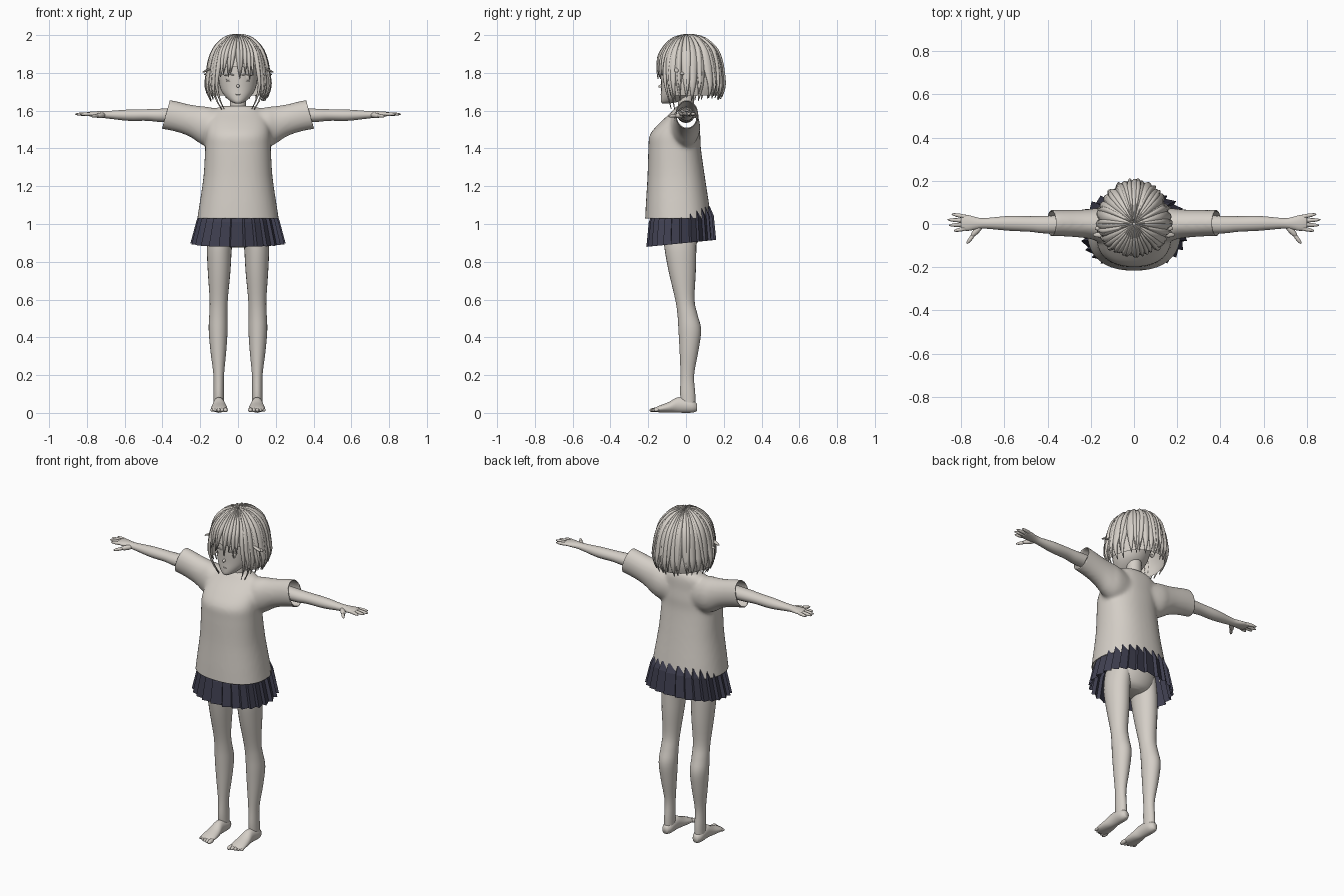
import bpy, bmesh, math, random
from mathutils import Vector, Matrix

random.seed(4)
cube = bpy.data.objects.get("Cube")
if cube:
    bpy.data.objects.remove(cube, do_unlink=True)


def material(name, rgb):
    mat = bpy.data.materials.new(name)
    mat.use_nodes = True
    colour = (*rgb, 1)
    mat.diffuse_color = colour
    mat.node_tree.nodes["Principled BSDF"].inputs["Base Color"].default_value = colour
    return mat


GREY = material("warm light grey", (0.66, 0.62, 0.57))
NAVY = material("dark navy", (0.05, 0.05, 0.08))


def finish(name, bm, mat=GREY, smooth=True):
    bmesh.ops.recalc_face_normals(bm, faces=bm.faces)
    mesh = bpy.data.meshes.new(name)
    for face in bm.faces:
        face.smooth = smooth
    bm.to_mesh(mesh)
    bm.free()
    mesh.materials.append(mat)
    obj = bpy.data.objects.new(name, mesh)
    bpy.context.scene.collection.objects.link(obj)
    return obj


def skin(bm, rings, caps=True, closed=True):
    """Bridge equal rings of points into a surface."""
    vs = [[bm.verts.new(p) for p in ring] for ring in rings]
    n = len(vs[0])
    for a, b in zip(vs, vs[1:]):
        for i in range(n if closed else n - 1):
            j = (i + 1) % n
            bm.faces.new((a[i], a[j], b[j], b[i]))
    if caps:
        bm.faces.new(vs[0])
        bm.faces.new(vs[-1])


def spline(rows, k=4):
    """Catmull-Rom resampling of profile rows."""
    out = []
    for i in range(len(rows) - 1):
        p0, p1, p2, p3 = (rows[max(0, min(len(rows) - 1, i + d))] for d in (-1, 0, 1, 2))
        for s in range(k):
            t = s / k
            out.append([b + t * (c - a) / 2 + t * t * (a - 2.5 * b + 2 * c - d / 2)
                        + t ** 3 * (1.5 * (b - c) + (d - a) / 2)
                        for a, b, c, d in zip(p0, p1, p2, p3)])
    return out + [list(rows[-1])]


def super_cos(angle, power):
    c = math.cos(angle)
    return math.copysign(abs(c) ** (2 / power), c)


def loft(bm, rows, axis="z", side=1, power=2, n=24):
    """Rows: position, two centres, two half sizes across the axis."""
    rings = []
    for t, ca, cb, ha, hb in spline(rows):
        ring = []
        for i in range(n):
            ang = math.tau * i / n
            a = ca + ha * super_cos(ang, power)
            b = cb + hb * super_cos(ang - math.pi / 2, power)
            x, y, z = {"z": (a, b, t), "x": (t, a, b), "y": (a, t, b)}[axis]
            ring.append((x * side, y, z))
        rings.append(ring)
    skin(bm, rings)


def blob(bm, start, end, r, flat=1.0, side=1):
    """Ellipsoid stretched between two points."""
    p, q = (Vector((v[0] * side, v[1], v[2])) for v in (start, end))
    turn = (q - p).to_track_quat("X", "Z").to_matrix().to_4x4()
    size = Matrix.Diagonal(((q - p).length / 2, r, r * flat, 1))
    bmesh.ops.create_uvsphere(bm, u_segments=14, v_segments=10, radius=1,
                              matrix=Matrix.Translation((p + q) / 2) @ turn @ size)


# Shirt: body and sleeves fused, then trimmed at hem and cuffs
bm = bmesh.new()
loft(bm, [(0.99, 0, -.04, .222, .178), (1.1, 0, -.045, .205, .168), (1.25, 0, -.052, .183, .152),
          (1.4, 0, -.06, .174, .139), (1.47, 0, -.058, .172, .134), (1.53, 0, -.038, .165, .107),
          (1.59, 0, -.008, .14, .072), (1.625, 0, 0, .09, .05)], power=2.3, n=40)
for s in (1, -1):
    loft(bm, [(.05, -.01, 1.5, .07, .1), (.15, -.005, 1.512, .08, .107), (.2, 0, 1.525, .07, .1),
              (.26, .002, 1.549, .064, .085), (.34, .004, 1.572, .061, .081),
              (.44, .005, 1.589, .06, .08)], "x", s)
raw = finish("shirt_form", bm)
remesh = raw.modifiers.new("fuse", "REMESH")
remesh.mode, remesh.voxel_size = "VOXEL", 0.01
soften = raw.modifiers.new("soften", "SMOOTH")
soften.factor, soften.iterations = 0.5, 8
bpy.context.view_layer.update()
fused = raw.evaluated_get(bpy.context.evaluated_depsgraph_get())
bm = bmesh.new()
bm.from_mesh(fused.to_mesh())
fused.to_mesh_clear()
bpy.data.objects.remove(raw, do_unlink=True)
for co, no in (((0, 0, 1.03), (0, 0, -1)), ((.38, 0, 1.585), (.145, 0, .04)),
               ((-.38, 0, 1.585), (-.145, 0, .04))):
    bmesh.ops.bisect_plane(bm, geom=bm.verts[:] + bm.edges[:] + bm.faces[:],
                           plane_co=co, plane_no=no, clear_outer=True)
shirt = finish("shirt", bm)
cloth = shirt.modifiers.new("cloth", "SOLIDIFY")
cloth.thickness, cloth.offset = 0.005, -1

# Pleated skirt
bm = bmesh.new()
rings = []
for z, hx, hy in ((1.08, .195, .152), (1.03, .217, .173), (.9, .252, .186)):
    ring = []
    for i in range(26):
        for frac, scale in ((0, 1), (.85, .92)):
            ang = math.tau * (i + frac) / 26
            y = -.025 + hy * scale * super_cos(ang - math.pi / 2, 2.3)
            ring.append((hx * scale * super_cos(ang, 2.3), y, z + .1 * y))
    rings.append(ring)
skin(bm, rings, caps=False)
finish("pleated_skirt", bm, NAVY, smooth=False)

# Hips
bm = bmesh.new()
loft(bm, [(.875, 0, -.03, .05, .06), (.9, 0, -.025, .12, .085), (.97, 0, -.02, .15, .1),
          (1.1, 0, -.02, .13, .09)])
finish("hips", bm)

# Legs, feet, arms and hands
for s, label in ((1, "left"), (-1, "right")):
    bm = bmesh.new()
    loft(bm, [(.98, .085, -.03, .066, .088), (.88, .098, -.03, .066, .085), (.75, .1, -.02, .06, .072),
              (.6, .102, -.006, .048, .051), (.52, .104, .008, .048, .053), (.44, .105, .02, .05, .06),
              (.33, .104, .016, .042, .05), (.2, .102, .007, .028, .036), (.1, .102, .009, .027, .04),
              (.02, .102, .014, .027, .036)], side=s)
    finish(label + "_leg", bm)

    bm = bmesh.new()
    loft(bm, [(.058, .102, .03, .016, .02), (.03, .102, .035, .03, .034), (-.04, .101, .042, .031, .041),
              (-.09, .1, .03, .04, .028), (-.14, .1, .021, .044, .018), (-.168, .1, .016, .036, .01)],
         "y", s)
    for i in range(5):
        x = .066 + .018 * i
        blob(bm, (x, -.14, .018), (x, -.195 + .006 * i, .013), .012 - .001 * i, side=s)
    finish(label + "_foot", bm)

    bm = bmesh.new()
    loft(bm, [(.2, 0, 1.575, .045, .04), (.4, -.003, 1.575, .041, .036), (.48, 0, 1.577, .036, .031),
              (.58, .003, 1.576, .034, .03), (.68, .003, 1.578, .025, .021), (.72, .003, 1.58, .026, .018),
              (.77, .005, 1.582, .037, .014), (.8, .008, 1.582, .034, .01)], "x", s, n=18)
    finish(label + "_arm", bm)

    bm = bmesh.new()
    for i, reach in enumerate((.835, .858, .864, .845)):
        blob(bm, (.755, -.016 + .015 * i, 1.583), (reach, -.032 + .026 * i, 1.581), .0095, side=s)
    blob(bm, (.7, 0, 1.578), (.755, -.06, 1.572), .014, side=s)
    blob(bm, (.735, -.04, 1.574), (.775, -.092, 1.57), .009, side=s)
    finish(label + "_fingers", bm)

# Head and neck
bm = bmesh.new()
loft(bm, [(1.638, 0, -.105, .014, .02), (1.65, 0, -.083, .04, .05), (1.68, 0, -.056, .072, .077),
          (1.72, 0, -.035, .094, .096), (1.8, 0, -.015, .107, .117), (1.88, 0, 0, .107, .125),
          (1.94, 0, .01, .08, .09)], n=32)
loft(bm, [(1.56, 0, .01, .06, .045), (1.62, 0, 0, .044, .042), (1.7, 0, 0, .042, .042)])
finish("head", bm)

# Relief of the face
bm = bmesh.new()
blob(bm, (0, -.12, 1.735), (0, -.147, 1.726), .008)
blob(bm, (-.014, -.132, 1.686), (.014, -.132, 1.686), .003)
for s in (1, -1):
    blob(bm, (.024, -.122, 1.774), (.066, -.11, 1.774), .006, 2.6, s)
    blob(bm, (.02, -.128, 1.788), (.045, -.127, 1.794), .004, side=s)
    blob(bm, (.04, -.127, 1.794), (.074, -.11, 1.784), .004, side=s)
    blob(bm, (.03, -.124, 1.757), (.062, -.112, 1.757), .003, side=s)
finish("face_details", bm)

# Hair outline: height, reach to front, side and back
OUTLINE = spline([(2.0, 0, 0, 0), (1.99, .04, .042, .06), (1.97, .078, .075, .1), (1.93, .117, .114, .148),
                  (1.88, .143, .138, .174), (1.8, .154, .157, .193), (1.73, .146, .17, .203),
                  (1.66, .122, .15, .183), (1.6, .1, .11, .15)], 3)


def scalp(angle, z, lift):
    for low, high in zip(OUTLINE[1:], OUTLINE):
        if z >= low[0]:
            break
    t = (high[0] - z) / (high[0] - low[0])
    front, side, back = (h + (l - h) * t for h, l in zip(high[1:], low[1:]))
    c = math.cos(angle)
    depth = front if c > 0 else back
    p = Vector((side * math.sin(angle), -depth * c, z))
    out = Vector((p.x, p.y, max(0, z - 1.85)))
    return p + out.normalized() * lift


def lock(bm, degrees, width, tip, lift=0.0, sway=0.0):
    """One tapered lens-shaped lock from crown to tip."""
    rings = []
    for k in range(15):
        t = k / 14
        z = 1.999 - (1.999 - tip) * t ** 1.6
        w = math.radians(width) * max(.03, min(1, 2.4 * (1 - t)) ** .8)
        mid = math.radians(degrees + sway * t * t)
        thick = .014 * min(1, .3 + 3 * t) * min(1, 2.5 * (1 - t) + .1)
        us = (-1, -.5, 0, .5, 1)
        rings.append([scalp(mid + w * u, z, lift + thick * (1 - u * u) - .004) for u in us]
                     + [scalp(mid + w * u, z, lift - .008) for u in us[::-1]])
    skin(bm, rings)


# Under layer of hair, shorter over the face
bm = bmesh.new()
columns = [math.tau * i / 60 for i in range(60)]
hems = [1.83 if math.cos(a) > .68 else 1.68 for a in columns]
skin(bm, [[scalp(a, 1.998 - (1.998 - hem) * (k / 14) ** 1.6, -.006) for a, hem in zip(columns, hems)]
          for k in range(15)], caps=False)
finish("hair_under_layer", bm)

# Back and side locks
bm = bmesh.new()
for i in range(19):
    angle = 62 + 236 * i / 18
    lock(bm, angle, 10.5, 1.648 + random.uniform(0, .02), random.uniform(0, .008), random.uniform(-4, 4))
for i in range(12):
    lock(bm, 75 + 210 * i / 11, 6, 1.665 + random.uniform(0, .03), .008, random.uniform(-8, 8))
finish("back_hair", bm)

# Fringe, cheek locks and side flicks
bm = bmesh.new()
for i in range(11):
    angle = -45 + 9 * i
    lock(bm, angle, 6.5, 1.765 + random.uniform(0, .03), random.uniform(0, .006), random.uniform(-6, 6))
for s in (1, -1):
    lock(bm, 52 * s, 9, 1.67, .002)
    lock(bm, 46 * s, 5, 1.61, .004, -6 * s)
    lock(bm, 60 * s, 6, 1.605, 0, -8 * s)
    blob(bm, (.13, -.05, 1.83), (.19, -.05, 1.802), .012, .5, s)
    blob(bm, (.13, -.02, 1.81), (.182, -.02, 1.79), .012, .5, s)
finish("front_hair", bm)
